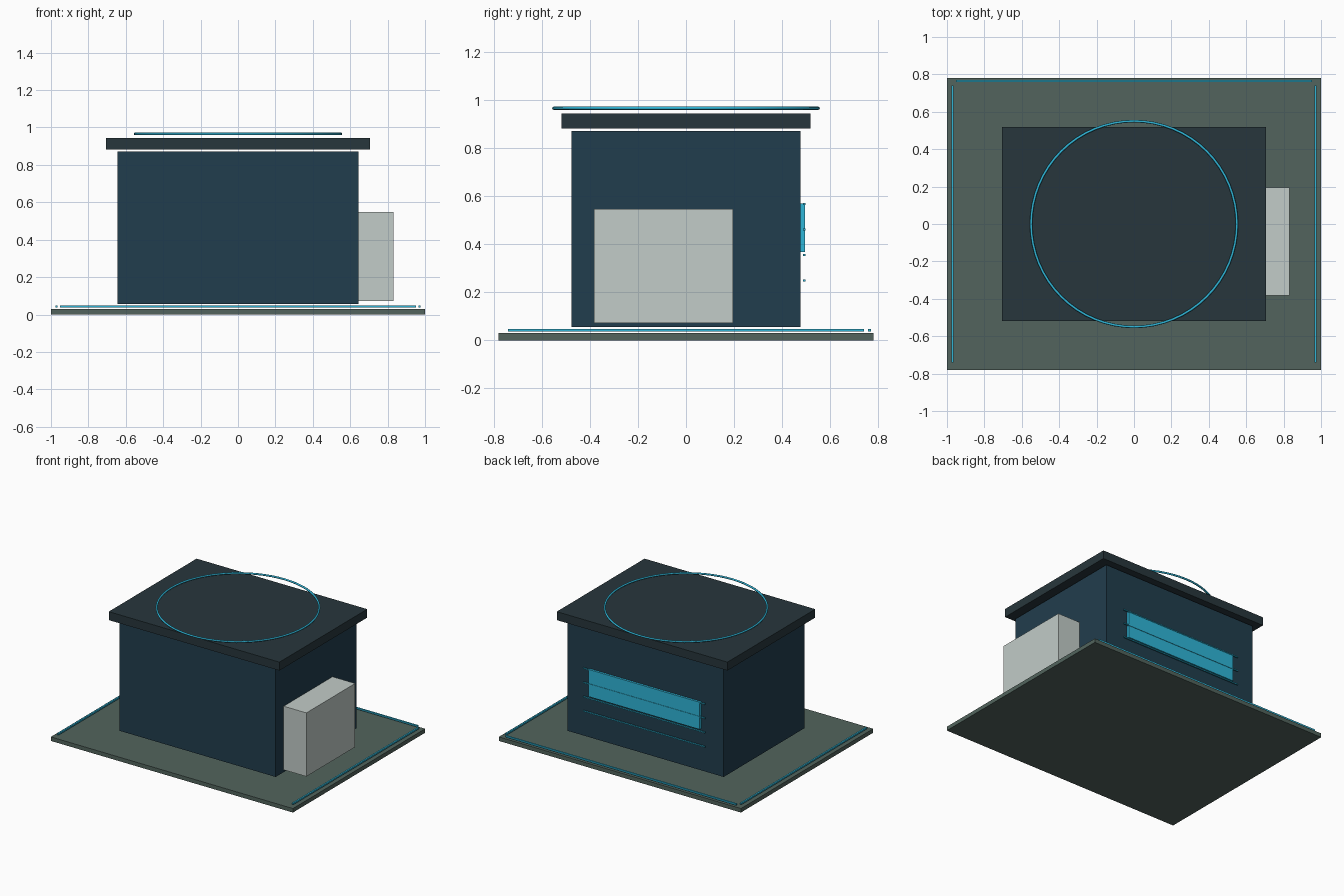
import bpy

if "Cube" in bpy.data.objects:
    bpy.data.objects.remove(bpy.data.objects["Cube"])


def material(name, hex_rgb):
    def linear(c):
        c /= 255
        return c / 12.92 if c < 0.04045 else ((c + 0.055) / 1.055) ** 2.4
    mat = bpy.data.materials.new(name)
    mat.diffuse_color = [linear(int(hex_rgb[i:i + 2], 16)) for i in (0, 2, 4)] + [1]
    mat.use_nodes = True
    mat.node_tree.nodes["Principled BSDF"].inputs["Base Color"].default_value = mat.diffuse_color
    return mat


SLAB = material("slab_grey_green", "52645d")
WALL = material("wall_blue", "213d4d")
ROOF = material("roof_dark", "27363c")
PALE = material("pale_grey", "c2ccc8")
CYAN = material("cyan", "2fb6d8")


def box(name, x, y, z, mat):
    """Box from (min, max) ranges on each axis."""
    ranges = (x, y, z)
    bpy.ops.mesh.primitive_cube_add(size=1, location=[(a + b) / 2 for a, b in ranges])
    obj = bpy.context.object
    obj.name = name
    obj.scale = [b - a for a, b in ranges]
    bpy.ops.object.transform_apply(location=False, rotation=False, scale=True)
    obj.data.materials.append(mat)
    return obj


# Main volumes
box("ground_slab", (-1, 1), (-0.78, 0.78), (0, 0.03), SLAB)
box("building_body", (-0.645, 0.645), (-0.477, 0.477), (0.055, 0.872), WALL)
box("roof_slab", (-0.705, 0.705), (-0.518, 0.518), (0.881, 0.944), ROOF)
box("side_unit", (0.643, 0.832), (-0.382, 0.195), (0.072, 0.547), PALE)

# Light strips along the back and both sides of the slab
STRIP_Z = (0.037, 0.048)
box("back_light_strip", (-0.953, 0.953), (0.758, 0.77), STRIP_Z, CYAN)
for side, cx in (("left", -0.97), ("right", 0.97)):
    box(side + "_light_strip", (cx - 0.006, cx + 0.006), (-0.74, 0.74), STRIP_Z, CYAN)

# Back window with horizontal bars
box("back_window", (-0.46, 0.46), (0.477, 0.495), (0.367, 0.569), CYAN)
for i in range(4):
    cz = 0.248 + 0.1065 * i
    box(f"window_bar_{i + 1}", (-0.503, 0.503), (0.488, 0.498), (cz - 0.004, cz + 0.004), CYAN)

# Ring floating over the roof
bpy.ops.mesh.primitive_torus_add(major_radius=0.55, minor_radius=0.007,
                                 major_segments=64, minor_segments=8,
                                 location=(0, 0, 0.966))
ring = bpy.context.object
ring.name = "roof_ring"
ring.data.materials.append(CYAN)
bpy.ops.object.shade_smooth()
